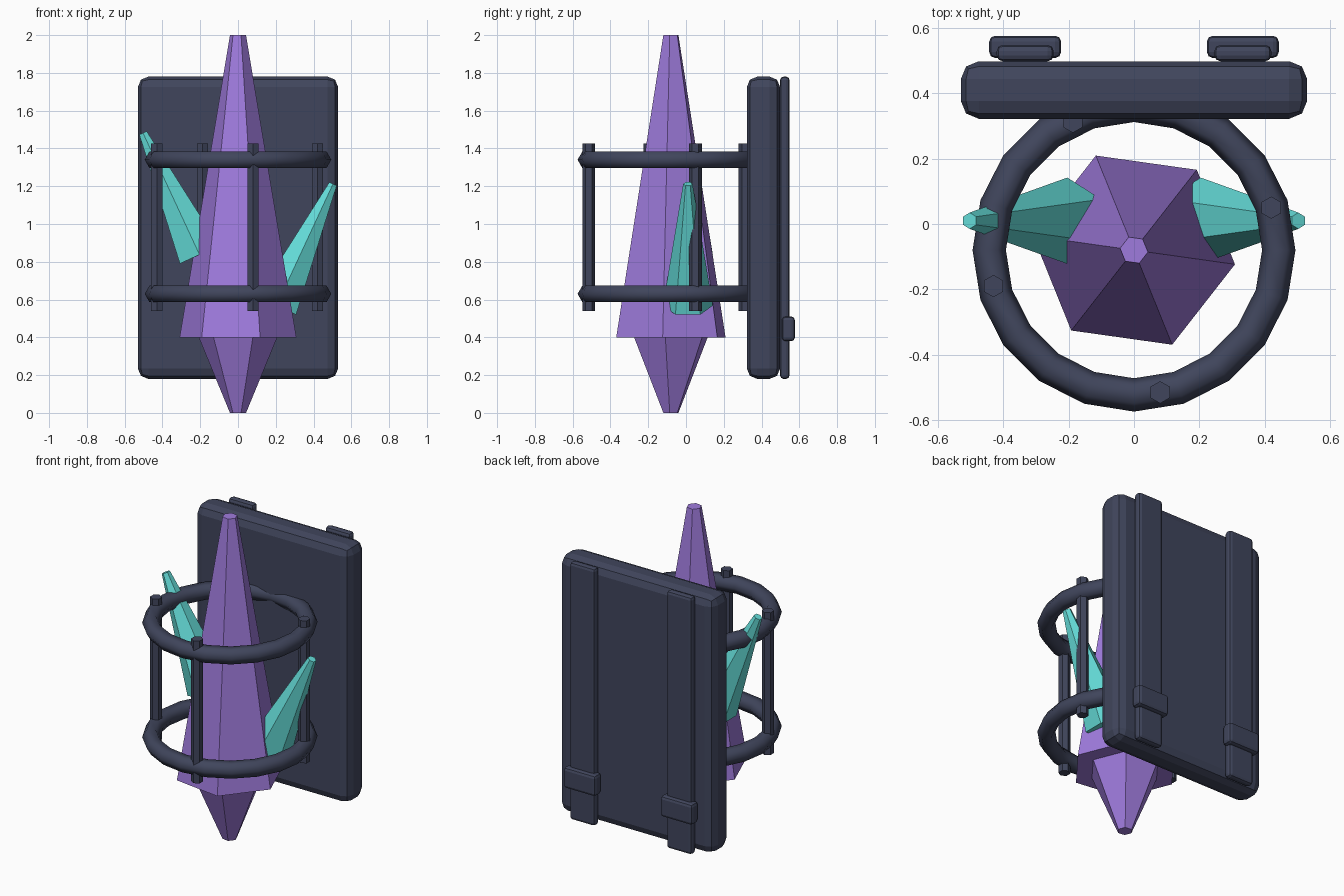
import bpy, bmesh, math
from mathutils import Vector

if "Cube" in bpy.data.objects:
    bpy.data.objects.remove(bpy.data.objects["Cube"])


def material(name, rgb):
    m = bpy.data.materials.new(name)
    m.diffuse_color = (*rgb, 1)
    m.use_nodes = True
    m.node_tree.nodes["Principled BSDF"].inputs["Base Color"].default_value = m.diffuse_color
    return m


SLATE = material("dark slate", (0.051, 0.060, 0.107))
PURPLE = material("violet crystal", (0.347, 0.198, 0.723))
TEAL = material("teal crystal", (0.130, 0.730, 0.700))
CY = -0.08  # y of the cage and main crystal axis


def frustum(name, p0, p1, r0, r1, mat, turn=0.0, sides=6):
    """Tapered prism from p0 to p1; turn is measured from +x towards +y."""
    p0, p1 = Vector(p0), Vector(p1)
    v = Vector((0, 1, 0))
    u = v.cross(p1 - p0).normalized()
    bm = bmesh.new()
    loops = []
    for p, r in ((p0, r0), (p1, r1)):
        angles = [math.radians(turn + 360 * i / sides) for i in range(sides)]
        loops.append([bm.verts.new(p + r * (u * math.cos(a) + v * math.sin(a))) for a in angles])
    low, high = loops
    for i in range(sides):
        j = (i + 1) % sides
        bm.faces.new((low[i], low[j], high[j], high[i]))
    bm.faces.new(low[::-1])
    bm.faces.new(high)
    mesh = bpy.data.meshes.new(name)
    bm.to_mesh(mesh)
    bm.free()
    mesh.materials.append(mat)
    ob = bpy.data.objects.new(name, mesh)
    bpy.context.collection.objects.link(ob)
    return ob


def rounded_box(name, low, high, bevel, mat):
    low, high = Vector(low), Vector(high)
    bpy.ops.mesh.primitive_cube_add(size=1, location=(low + high) / 2)
    ob = bpy.context.object
    ob.name = name
    ob.scale = high - low
    bpy.ops.object.transform_apply(location=False, rotation=False, scale=True)
    mod = ob.modifiers.new("bevel", "BEVEL")
    mod.width, mod.segments = bevel, 2
    ob.data.materials.append(mat)
    return ob


# Main crystal: long upper spike and narrower lower point
frustum("main_crystal", (0, CY, 0.40), (0, CY, 2.0), 0.312, 0.043, PURPLE, -8)
frustum("crystal_lower_point", (0, CY, 0.0), (0, CY, 0.40), 0.043, 0.21, PURPLE, -8)

# Side crystals, leaning outwards at different heights
for name, side, drop in (("left_shard", -1, 0.0), ("right_shard", 1, 0.27)):
    frustum(name, (side * 0.204, 0.01, 0.838 - drop), (side * 0.503, 0.01, 1.482 - drop),
            0.132, 0.025, TEAL, 30)

# Cage rings
for name, z in (("lower_ring", 0.63), ("upper_ring", 1.34)):
    bpy.ops.mesh.primitive_torus_add(location=(0, CY, z), major_radius=0.443, minor_radius=0.051,
                                     major_segments=20, minor_segments=6)
    ring = bpy.context.object
    ring.name = name
    ring.data.materials.append(SLATE)
    bpy.ops.object.shade_smooth()

# Cage posts
for i, (x, y) in enumerate(((0.08, -0.515), (0.42, 0.05), (-0.187, 0.313), (-0.43, -0.19))):
    frustum(f"cage_post_{i + 1}", (x, y, 0.54), (x, y, 1.425), 0.034, 0.034, SLATE, 30)

# Back board
rounded_box("back_board", (-0.53, 0.322, 0.18), (0.53, 0.498, 1.78), 0.055, SLATE)

# Shoulder straps and buckles
for name, x in (("left", -0.333), ("right", 0.333)):
    rounded_box(name + "_strap", (x - 0.087, 0.498, 0.18), (x + 0.087, 0.548, 1.78), 0.018, SLATE)
    rounded_box(name + "_buckle", (x - 0.11, 0.508, 0.38), (x + 0.11, 0.576, 0.51), 0.018, SLATE)
